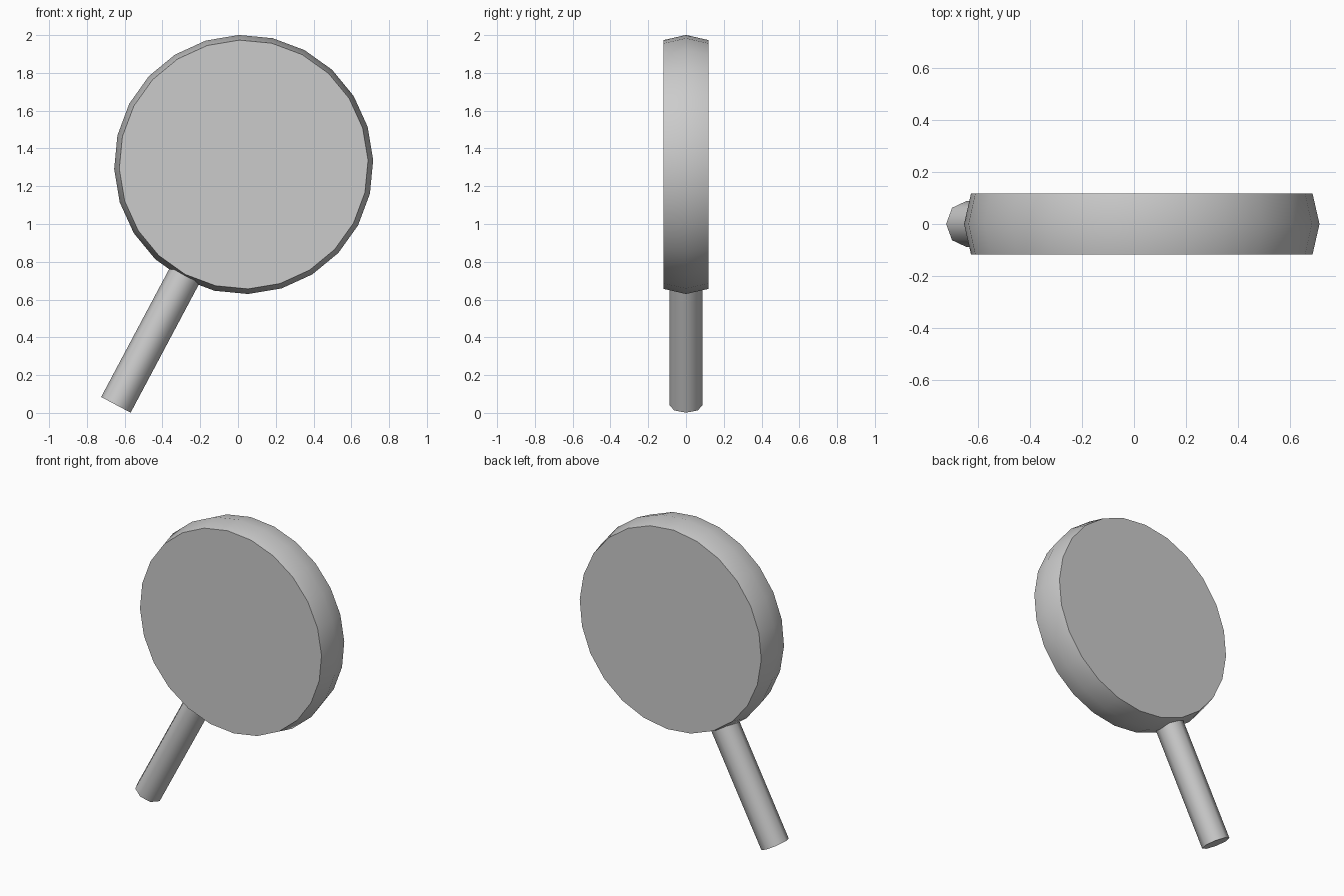
import bpy, bmesh
from math import radians, cos, sin, tau
from mathutils import Matrix

if "Cube" in bpy.data.objects:
    bpy.data.objects.remove(bpy.data.objects["Cube"])

TILT = 28                                   # lean from vertical, degrees
CENTRE = Matrix.Translation((0.03, 0, 1.315))


def lathe(name, profile, sides, matrix):
    """Closed solid from (radius, height) pairs spun around local z."""
    bm = bmesh.new()
    rings = [[bm.verts.new((r * cos(tau * i / sides), r * sin(tau * i / sides), z))
              for i in range(sides)] for r, z in profile]
    for a, b in zip(rings, rings[1:]):
        for i in range(sides):
            j = (i + 1) % sides
            bm.faces.new((a[i], a[j], b[j], b[i]))
    bm.faces.new(rings[0][::-1])
    bm.faces.new(rings[-1])
    bm.transform(matrix)
    bmesh.ops.recalc_face_normals(bm, faces=bm.faces)
    mesh = bpy.data.meshes.new(name)
    bm.to_mesh(mesh)
    bm.free()
    obj = bpy.data.objects.new(name, mesh)
    bpy.context.collection.objects.link(obj)
    bpy.ops.object.select_all(action='DESELECT')
    obj.select_set(True)
    bpy.context.view_layer.objects.active = obj
    bpy.ops.object.shade_smooth_by_angle(angle=radians(50))
    return obj


# round head: flat on both faces, rim slightly ridged in the middle
lathe("round_head", [(0.659, -0.118), (0.686, 0), (0.659, 0.118)], 24,
      CENTRE @ Matrix.Rotation(radians(TILT - 90), 4, 'Y') @ Matrix.Rotation(radians(90), 4, 'X'))

# eight-sided handle, running just inside the rim
lathe("handle", [(0.0885, -1.441), (0.0885, -0.62)], 8,
      CENTRE @ Matrix.Rotation(radians(TILT), 4, 'Y'))
